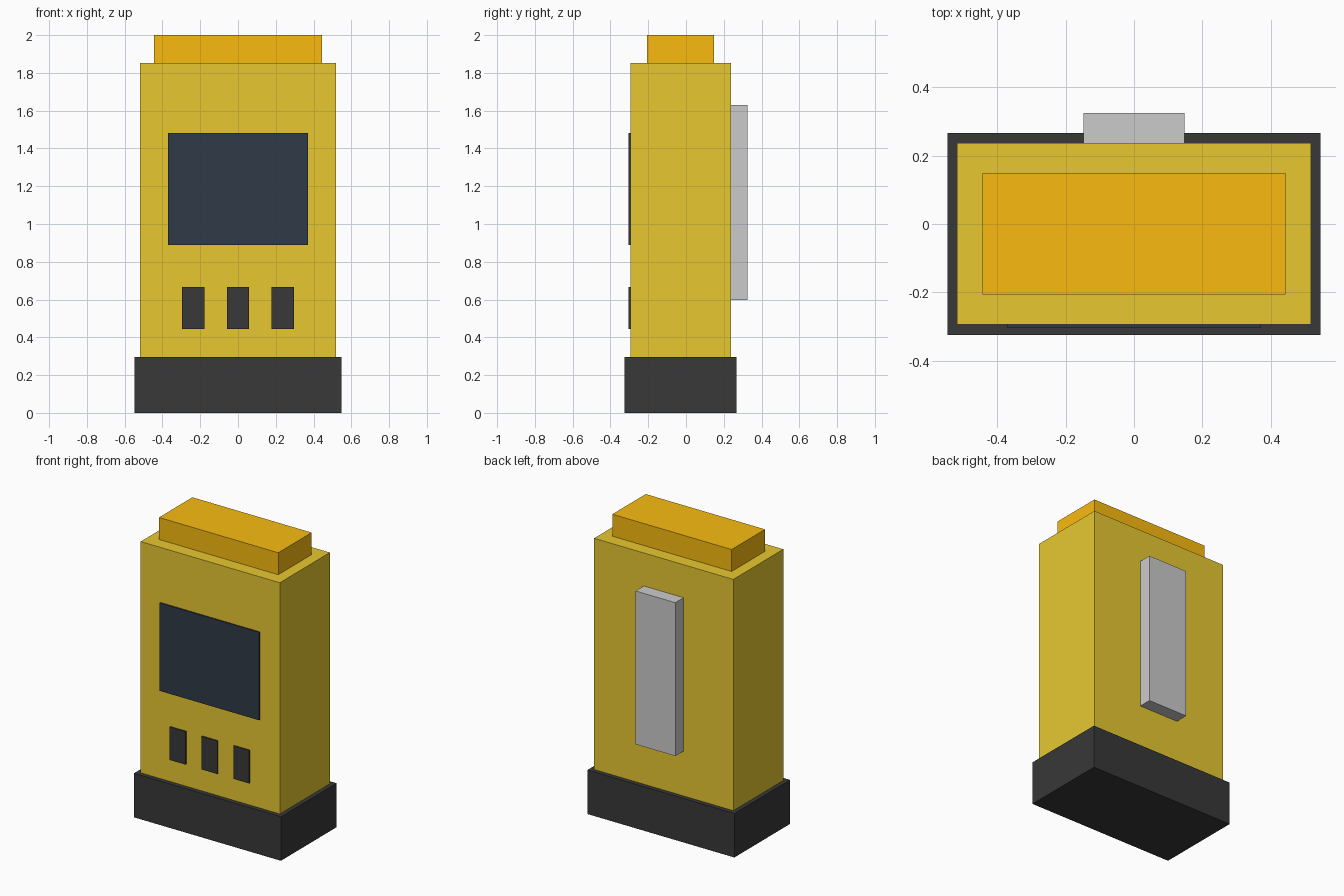
import bpy
import bmesh
from mathutils import Vector

if "Cube" in bpy.data.objects:
    bpy.data.objects.remove(bpy.data.objects["Cube"])


def material(name, rgb):
    m = bpy.data.materials.new(name)
    m.diffuse_color = (*rgb, 1.0)
    m.use_nodes = True
    m.node_tree.nodes["Principled BSDF"].inputs["Base Color"].default_value = m.diffuse_color
    return m


def box(name, x, y, z, mat=None):
    """Box spanning the (min, max) ranges x, y, z."""
    low, high = Vector((x[0], y[0], z[0])), Vector((x[1], y[1], z[1]))
    bm = bmesh.new()
    bmesh.ops.create_cube(bm, size=1.0)
    bmesh.ops.scale(bm, vec=high - low, verts=bm.verts)
    mesh = bpy.data.meshes.new(name)
    bm.to_mesh(mesh)
    bm.free()
    obj = bpy.data.objects.new(name, mesh)
    obj.location = (low + high) / 2
    bpy.context.collection.objects.link(obj)
    if mat:
        mesh.materials.append(mat)
    return obj


yellow = material("yellow_casing", (0.80, 0.58, 0.03))
orange = material("orange_cap", (0.95, 0.50, 0.005))
rubber = material("dark_rubber", (0.04, 0.04, 0.04))
glass = material("screen_glass", (0.03, 0.042, 0.063))

# Casing, rubber foot and top cap
box("body", (-0.518, 0.518), (-0.295, 0.237), (0.002, 1.852), yellow)
box("base", (-0.547, 0.547), (-0.325, 0.267), (0.0, 0.296), rubber)
box("top_cap", (-0.444, 0.444), (-0.206, 0.149), (1.85, 2.0), orange)

# Screen and three buttons, slightly proud of the front
box("screen", (-0.37, 0.37), (-0.304, -0.29), (0.89, 1.482), glass)
for i in range(3):
    cx = (i - 1) * 0.237
    box(f"button_{i + 1}", (cx - 0.059, cx + 0.059), (-0.304, -0.29), (0.445, 0.667), rubber)

# Belt clip on the back
box("belt_clip", (-0.148, 0.148), (0.235, 0.325), (0.598, 1.63))
